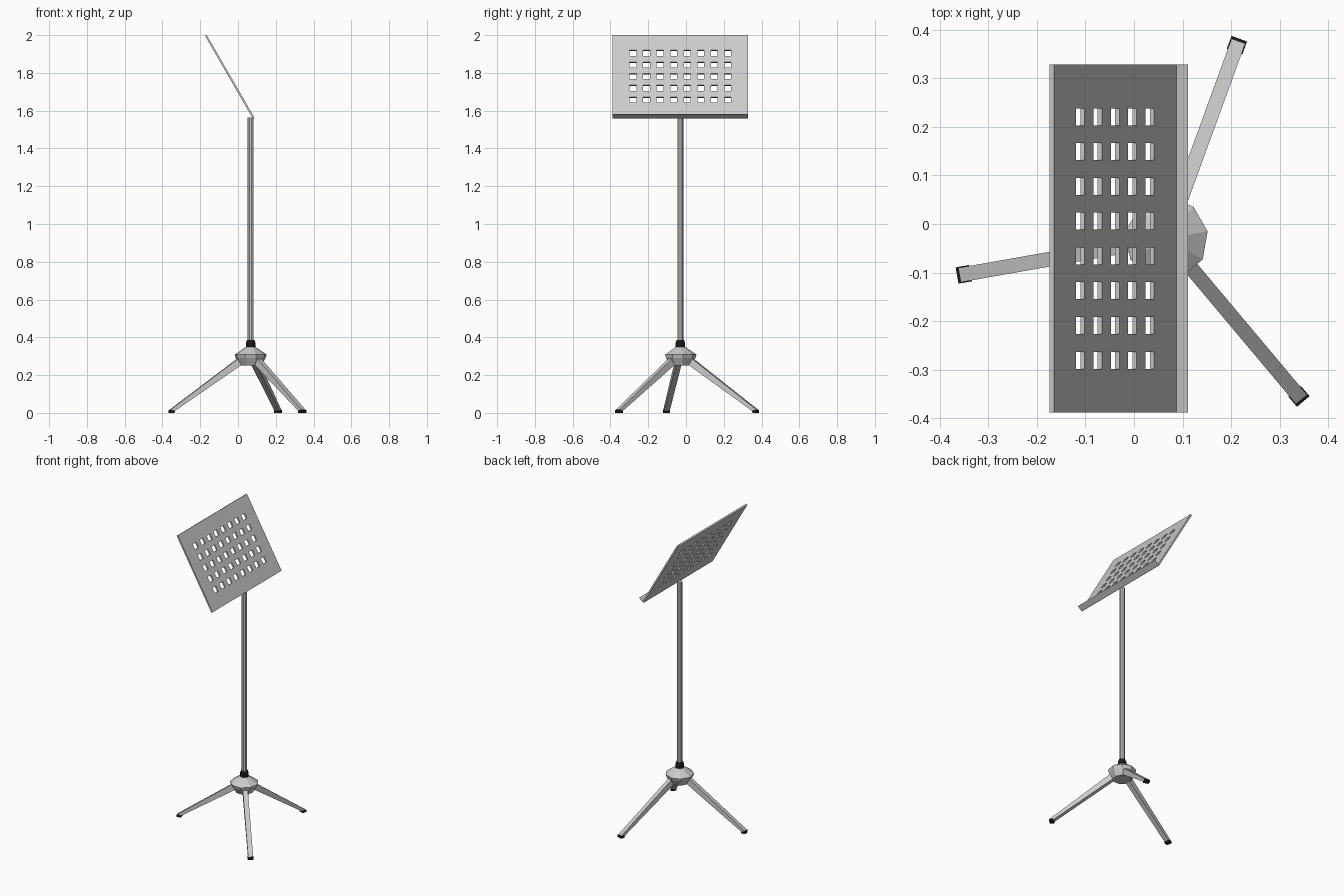
import bpy, bmesh, math
from mathutils import Vector, Matrix

if "Cube" in bpy.data.objects:
    bpy.data.objects.remove(bpy.data.objects["Cube"])

CX, CY = 0.067, -0.03        # post axis

black = bpy.data.materials.new("black_plastic")
black.diffuse_color = (0.01, 0.01, 0.01, 1)
black.use_nodes = True
black.node_tree.nodes["Principled BSDF"].inputs["Base Color"].default_value = black.diffuse_color


def finish(name, bm, mat=None):
    bmesh.ops.remove_doubles(bm, verts=bm.verts, dist=1e-5)
    bmesh.ops.recalc_face_normals(bm, faces=bm.faces)
    me = bpy.data.meshes.new(name)
    bm.to_mesh(me)
    bm.free()
    ob = bpy.data.objects.new(name, me)
    bpy.context.collection.objects.link(ob)
    if mat:
        me.materials.append(mat)
    return ob


def lathe(name, profile, sides, mat=None, start=10):
    """Closed faceted solid from (radius, z) rings around the post axis."""
    bm = bmesh.new()
    rings = []
    for r, z in profile:
        angles = [math.radians(start) + 2 * math.pi * i / sides for i in range(sides)]
        rings.append([bm.verts.new((CX + r * math.cos(a), CY + r * math.sin(a), z)) for a in angles])
    for a, b in zip(rings, rings[1:]):
        for i in range(sides):
            j = (i + 1) % sides
            bm.faces.new((a[i], a[j], b[j], b[i]))
    bm.faces.new(rings[0][::-1])
    bm.faces.new(rings[-1])
    return finish(name, bm, mat)


def radial_slab(name, outline, width, angle, mat=None):
    """Extrude an (r, z) outline sideways and turn it around the post axis."""
    bm = bmesh.new()
    face = bm.faces.new([bm.verts.new((r, -width / 2, z)) for r, z in outline])
    ext = bmesh.ops.extrude_face_region(bm, geom=[face])
    moved = [v for v in ext["geom"] if isinstance(v, bmesh.types.BMVert)]
    bmesh.ops.translate(bm, verts=moved, vec=(0, width, 0))
    bm.transform(Matrix.Translation((CX, CY, 0)) @ Matrix.Rotation(math.radians(angle), 4, 'Z'))
    return finish(name, bm, mat)


# Hub, collar and post
lathe("hub", [(0.055, 0.25), (0.08, 0.29), (0.086, 0.308), (0.028, 0.348)], 9)
lathe("collar", [(0.025, 0.34), (0.025, 0.372), (0.020, 0.385)], 12, black)
lathe("post", [(0.016, 0.345), (0.016, 1.565)], 9)

# Three tapered legs with black feet
for i, ang in enumerate((70, 190, 310), 1):
    radial_slab(f"leg_{i}", [(0.05, 0.302), (0.045, 0.258), (0.413, 0.008), (0.432, 0.018)], 0.03, ang)
    radial_slab(f"foot_{i}", [(0.412, 0.0), (0.438, 0.0), (0.438, 0.014), (0.43, 0.017), (0.41, 0.012)],
                0.034, ang, black)

# Tilted desk panel with an 8 x 5 grid of square holes
W, H, PITCH, HOLE, THICK = 0.716, 0.505, 0.0716, 0.035, 0.01
down = Vector((0.5, 0, -0.866))
front = Vector((0.866, 0, 0.5))
centre = Vector((-0.039, CY, 1.7815)) - front * THICK / 2


def cuts(size, n):
    out = [-size / 2]
    for k in range(n):
        c = (k - (n - 1) / 2) * PITCH
        out += [c - HOLE / 2, c + HOLE / 2]
    return out + [size / 2]


us, vs = cuts(W, 8), cuts(H, 5)
bm = bmesh.new()
grid = [[bm.verts.new(centre + Vector((0, u, 0)) + down * v) for v in vs] for u in us]
for i in range(len(us) - 1):
    for j in range(len(vs) - 1):
        if not (i % 2 and j % 2):
            bm.faces.new((grid[i][j], grid[i + 1][j], grid[i + 1][j + 1], grid[i][j + 1]))
loose = [v for v in bm.verts if not v.link_faces]
bmesh.ops.delete(bm, geom=loose, context='VERTS')
panel = finish("desk_panel", bm)
mod = panel.modifiers.new("thickness", 'SOLIDIFY')
mod.thickness = THICK
mod.offset = 0

# Thin sheet lip that holds the paper
bm = bmesh.new()
ends = [(0.085, -1, 1.561), (0.085, 1, 1.561), (0.111, 1, 1.582), (0.111, -1, 1.582)]
bm.faces.new([bm.verts.new((x, CY + s * W / 2, z)) for x, s, z in ends])
finish("desk_lip", bm)
